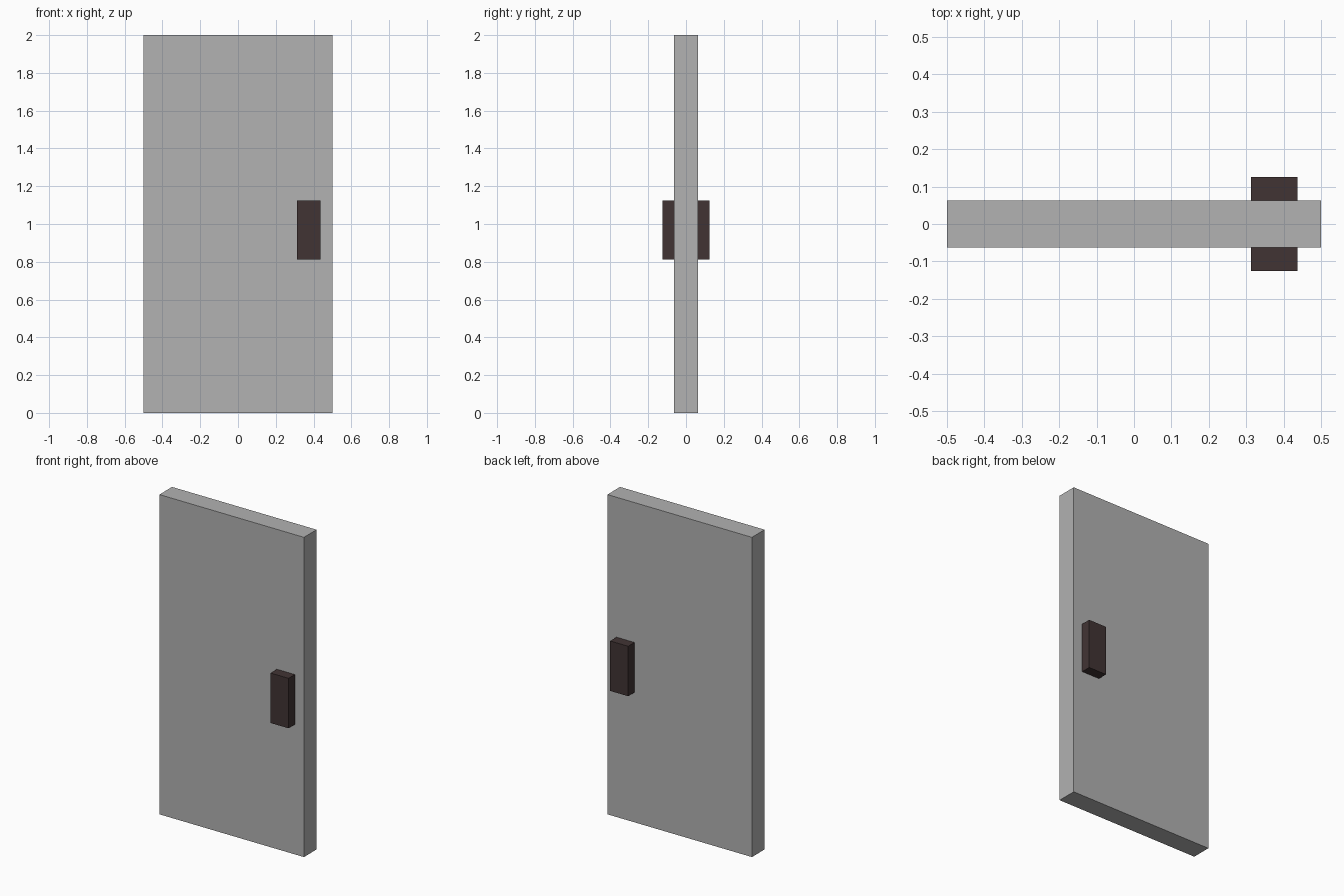
import bpy

if "Cube" in bpy.data.objects:
    bpy.data.objects.remove(bpy.data.objects["Cube"])


def material(name, color):
    mat = bpy.data.materials.new(name)
    mat.diffuse_color = (*color, 1.0)
    mat.use_nodes = True
    mat.node_tree.nodes["Principled BSDF"].inputs["Base Color"].default_value = mat.diffuse_color
    return mat


def box(name, low, high, mat):
    """Axis-aligned box between two corners."""
    center = [(a + b) / 2 for a, b in zip(low, high)]
    bpy.ops.mesh.primitive_cube_add(size=1, location=center)
    obj = bpy.context.object
    obj.name = name
    obj.scale = [b - a for a, b in zip(low, high)]
    bpy.ops.object.transform_apply(location=False, rotation=False, scale=True)
    obj.data.materials.append(mat)
    return obj


grey = material("panel grey", (0.445, 0.445, 0.445))
brown = material("dark brown", (0.053, 0.034, 0.034))

HALF_THICK = 0.0625   # half the door thickness
HANDLE_OUT = 0.125    # how far the handles reach from the centre plane

# Door slab
box("door_panel", (-0.5, -HALF_THICK, 0), (0.5, HALF_THICK, 2), grey)

# A block handle on each face
for name, y0, y1 in (("front_handle", -HANDLE_OUT, -HALF_THICK),
                     ("back_handle", HALF_THICK, HANDLE_OUT)):
    box(name, (0.3125, y0, 0.8125), (0.4375, y1, 1.125), brown)
